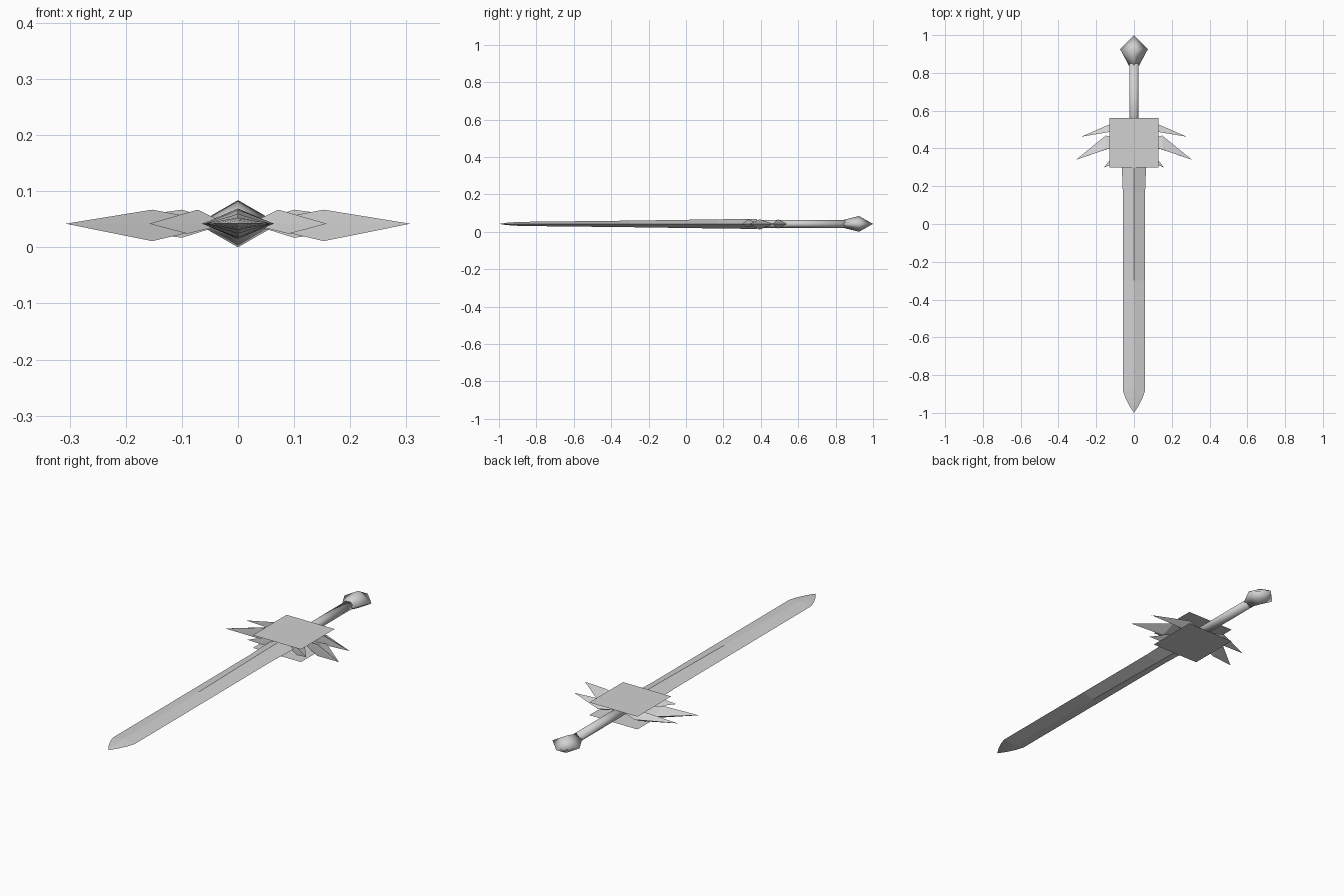
import bpy, bmesh, math
from mathutils import Vector

cube = bpy.data.objects.get("Cube")
if cube:
    bpy.data.objects.remove(cube, do_unlink=True)

ZC = 0.042  # height of the sword's middle plane

steel = bpy.data.materials.new("grey_steel")
steel.use_nodes = True
GREY = (0.64, 0.64, 0.64, 1)
steel.diffuse_color = GREY
steel.node_tree.nodes["Principled BSDF"].inputs["Base Color"].default_value = GREY


def finish(name, bm, smooth=False, recalc=True):
    if recalc:
        bmesh.ops.recalc_face_normals(bm, faces=bm.faces)
    for f in bm.faces:
        f.smooth = smooth
    mesh = bpy.data.meshes.new(name)
    bm.to_mesh(mesh)
    bm.free()
    mesh.materials.append(steel)
    ob = bpy.data.objects.new(name, mesh)
    bpy.context.collection.objects.link(ob)
    return ob


def loft(name, stations, sides, smooth):
    """Skin elliptical rings along y; each station is (y, half width, half height)."""
    bm = bmesh.new()
    rings = []
    for y, w, h in stations:
        if w == 0:
            rings.append([bm.verts.new((0, y, ZC))])
            continue
        angles = [2 * math.pi * i / sides for i in range(sides)]
        rings.append([bm.verts.new((w * math.cos(a), y, ZC + h * math.sin(a))) for a in angles])
    for a, b in zip(rings, rings[1:]):
        for i in range(sides):
            j = (i + 1) % sides
            if len(a) == 1:
                bm.faces.new((a[0], b[i], b[j]))
            elif len(b) == 1:
                bm.faces.new((a[i], a[j], b[0]))
            else:
                bm.faces.new((a[i], a[j], b[j], b[i]))
    for ring in (rings[0], rings[-1]):
        if len(ring) > 1:
            bm.faces.new(ring)
    return finish(name, bm, smooth)


# Blade: diamond section thinning towards a curved point
loft("blade", [(0.38, 0.064, 0.027), (0.30, 0.064, 0.026), (0.17, 0.059, 0.0245),
               (-0.30, 0.059, 0.0175), (-0.88, 0.059, 0.011), (-0.92, 0.046, 0.009),
               (-0.96, 0.026, 0.006), (-1.0, 0, 0)], 4, False)

# Handle and four-sided pommel, both softly shaded
loft("handle", [(0.40, 0.025, 0.021), (0.85, 0.025, 0.021)], 12, True)
loft("pommel", [(0.84, 0.028, 0.021), (0.925, 0.073, 0.042), (1.0, 0, 0)], 4, True)

# Guard plates: two flat squares above and below the blade
for name, z, up in (("guard_plate_top", 0.072, True), ("guard_plate_bottom", 0.010, False)):
    bm = bmesh.new()
    corners = [(-0.13, 0.30), (0.13, 0.30), (0.13, 0.56), (-0.13, 0.56)]
    if not up:
        corners.reverse()
    bm.faces.new([bm.verts.new((x, y, z)) for x, y in corners])
    finish(name, bm, recalc=False)


# Guard spikes: flat front, ridged back, mirrored to both sides
def spike(name, tip, top, bottom, back, inner):
    for side, s in (("left", 1), ("right", -1)):
        bm = bmesh.new()
        for x, y, z in (tip, top, bottom, back, inner):
            bm.verts.new(Vector((s * x, y, z)))
        bmesh.ops.convex_hull(bm, input=bm.verts[:])
        finish(f"{name}_{side}", bm)


spike("rear_spike", (0.28, 0.462, ZC), (0.10, 0.492, 0.067), (0.10, 0.492, 0.017),
      (0.10, 0.54, ZC), (0.02, 0.505, ZC))
spike("main_spike", (0.307, 0.34, ZC), (0.153, 0.393, 0.067), (0.153, 0.393, 0.011),
      (0.15, 0.468, ZC), (0.02, 0.438, ZC))
spike("front_spike", (0.158, 0.30, ZC), (0.072, 0.332, 0.067), (0.09, 0.325, 0.024),
      (0.08, 0.40, ZC), (0.02, 0.35, ZC))
